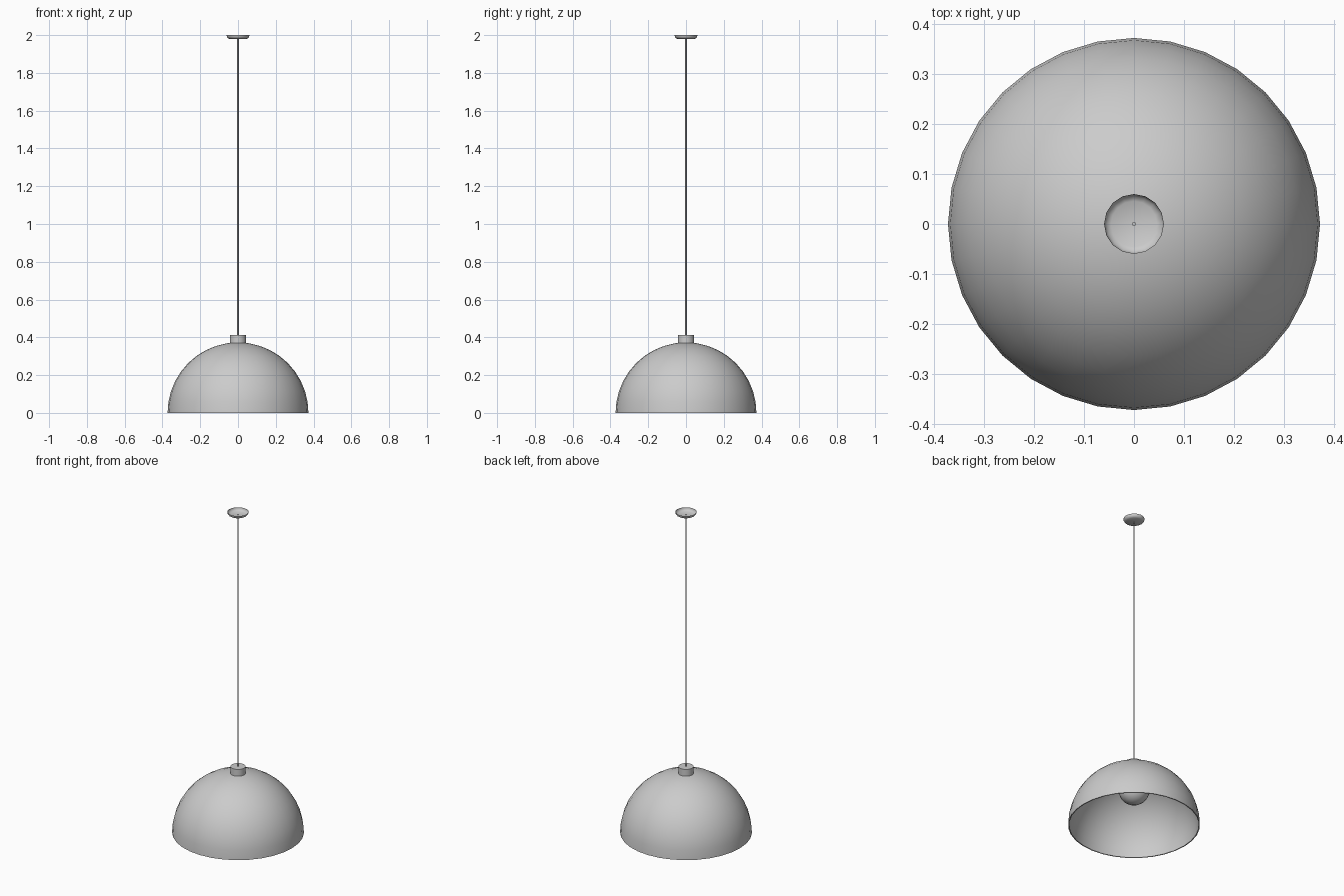
import bpy, math

cube = bpy.data.objects.get("Cube")
if cube:
    bpy.data.objects.remove(cube, do_unlink=True)

grey = bpy.data.materials.new("light grey")
grey.use_nodes = True
colour = (0.6, 0.6, 0.6, 1)
grey.diffuse_color = colour
grey.node_tree.nodes["Principled BSDF"].inputs["Base Color"].default_value = colour


def lathe(name, profile, sides):
    """Spin a (radius, height) profile about z; a zero radius makes a pole."""
    verts, rings, faces = [], [], []
    for r, z in profile:
        count = sides if r > 0 else 1
        rings.append([len(verts) + i % count for i in range(sides)])
        for i in range(count):
            a = math.tau * i / sides
            verts.append((r * math.cos(a), r * math.sin(a), z))
    for low, high in zip(rings, rings[1:]):
        for i in range(sides):
            j = (i + 1) % sides
            corners = [low[i], low[j], high[j], high[i]]
            faces.append(list(dict.fromkeys(corners)))
    mesh = bpy.data.meshes.new(name)
    mesh.from_pydata(verts, [], faces)
    mesh.materials.append(grey)
    obj = bpy.data.objects.new(name, mesh)
    bpy.context.collection.objects.link(obj)
    bpy.ops.object.select_all(action='DESELECT')
    obj.select_set(True)
    bpy.context.view_layer.objects.active = obj
    bpy.ops.object.shade_smooth_by_angle(angle=math.radians(40))
    return obj


def arc(radius, centre, start, end, steps):
    """Profile points along a circle, angles in degrees from the horizon."""
    points = []
    for i in range(steps + 1):
        a = math.radians(start + (end - start) * i / steps)
        r = radius * math.cos(a)
        points.append((r if r > 1e-5 else 0, centre + radius * math.sin(a)))
    return points


# Thin hollow hemisphere: outer skin down to the rim, then the inner skin
R, WALL = 0.373, 0.006
lathe("dome_shade", arc(R - WALL, 0, 90, 0, 10) + arc(R, 0, 0, 90, 10), 32)

# Collar on the crown, continuing inside as the bulb holder
lathe("socket", [(0, 0.3), (0.043, 0.3), (0.043, 0.412), (0, 0.412)], 16)

# Round bulb hanging under the socket
lathe("bulb", arc(0.088, 0.23, -90, 90, 12), 24)

# Long suspension cord
lathe("cord", [(0, 0.4), (0.004, 0.4), (0.004, 1.985), (0, 1.985)], 8)

# Shallow ceiling cup, open on top
lathe("ceiling_cup", [(0, 1.98), (0.046, 1.98), (0.055, 1.985),
                      (0.059, 1.992), (0.06, 2.0)], 16)
